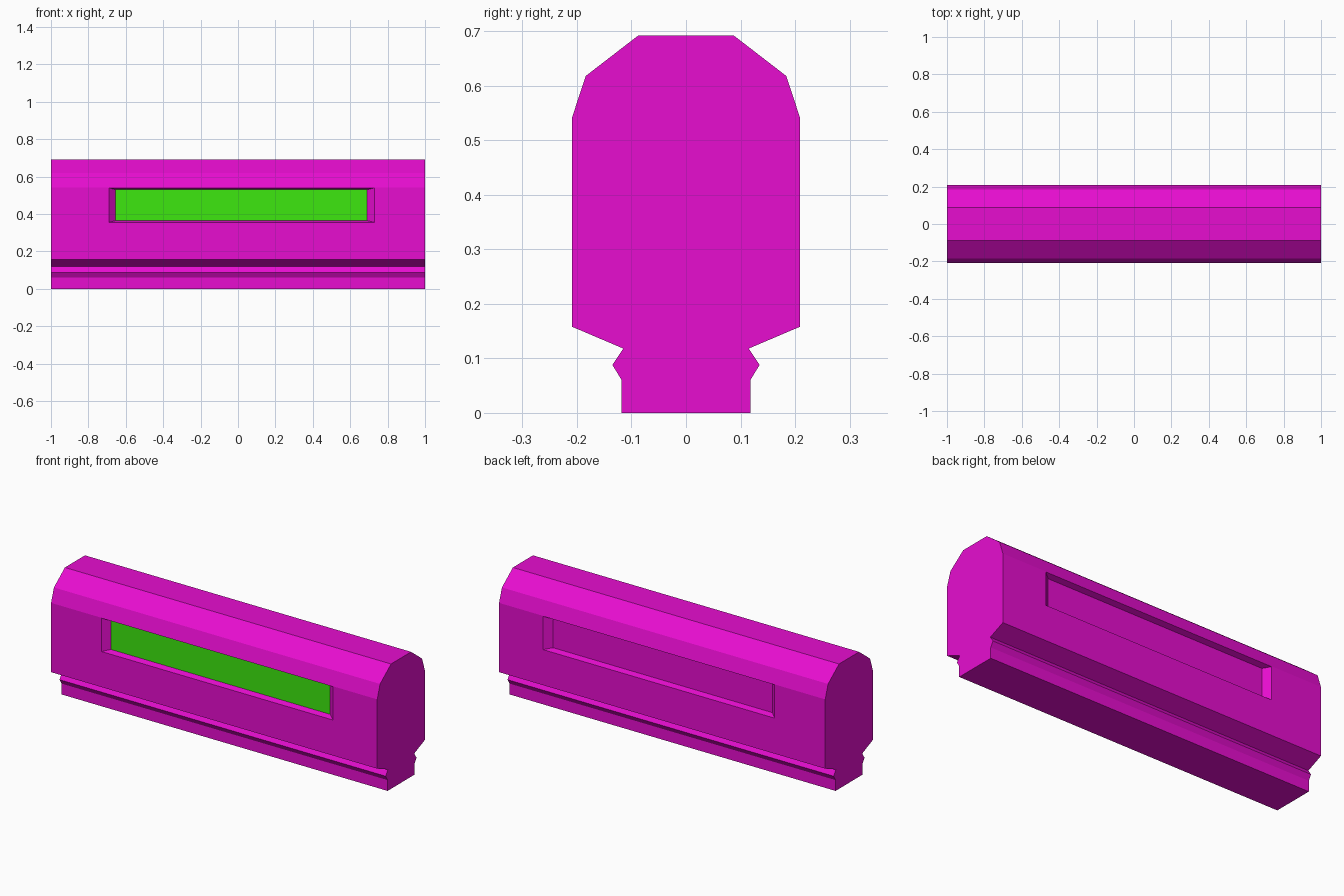
import bpy, bmesh

if "Cube" in bpy.data.objects:
    bpy.data.objects.remove(bpy.data.objects["Cube"])


def material(name, color):
    m = bpy.data.materials.new(name)
    m.diffuse_color = color
    m.use_nodes = True
    m.node_tree.nodes["Principled BSDF"].inputs["Base Color"].default_value = m.diffuse_color
    return m


# Right half of the cross-section (y, z), bottom to top; mirrored for the left
half = [(0.118, 0), (0.118, 0.06), (0.135, 0.088), (0.115, 0.118),
        (0.209, 0.158), (0.209, 0.542), (0.184, 0.618), (0.088, 0.692)]
profile = half + [(-y, z) for y, z in reversed(half)]
WALL_Y, WALL_LOW, WALL_HIGH = 0.209, 0.158, 0.542
FLOOR_Y = WALL_Y - 0.03

bm = bmesh.new()

# End caps and extruded strips, leaving the two tall side walls open
ends = [[bm.verts.new((x, y, z)) for y, z in profile] for x in (-1, 1)]
for ring in ends:
    bm.faces.new(ring)
n = len(profile)
for i in range(n):
    j = (i + 1) % n
    if {profile[i][1], profile[j][1]} != {WALL_LOW, WALL_HIGH}:
        bm.faces.new((ends[0][i], ends[0][j], ends[1][j], ends[1][i]))


def rectangle(x0, x1, z0, z1, y):
    return [bm.verts.new((x, y, z))
            for x, z in ((x0, z0), (x1, z0), (x1, z1), (x0, z1))]


# Side walls, each with a recess that has sloping sides; front floor is green
for side in (-1, 1):
    outer = rectangle(-1, 1, WALL_LOW, WALL_HIGH, side * WALL_Y)
    rim = rectangle(-0.69, 0.73, 0.355, 0.54, side * WALL_Y)
    floor = rectangle(-0.655, 0.69, 0.365, 0.53, side * FLOOR_Y)
    for a, b in ((outer, rim), (rim, floor)):
        for i in range(4):
            j = (i + 1) % 4
            bm.faces.new((a[i], a[j], b[j], b[i]))
    bm.faces.new(floor).material_index = 1 if side < 0 else 0

bmesh.ops.remove_doubles(bm, verts=bm.verts, dist=0.0001)
bmesh.ops.recalc_face_normals(bm, faces=bm.faces)

# Body object
mesh = bpy.data.meshes.new("display_bar")
bm.to_mesh(mesh)
bm.free()
mesh.materials.append(material("magenta", (0.8, 0.004, 0.63, 1)))
mesh.materials.append(material("green_panel", (0.048, 0.8, 0.005, 1)))
bpy.context.collection.objects.link(bpy.data.objects.new("display_bar", mesh))
